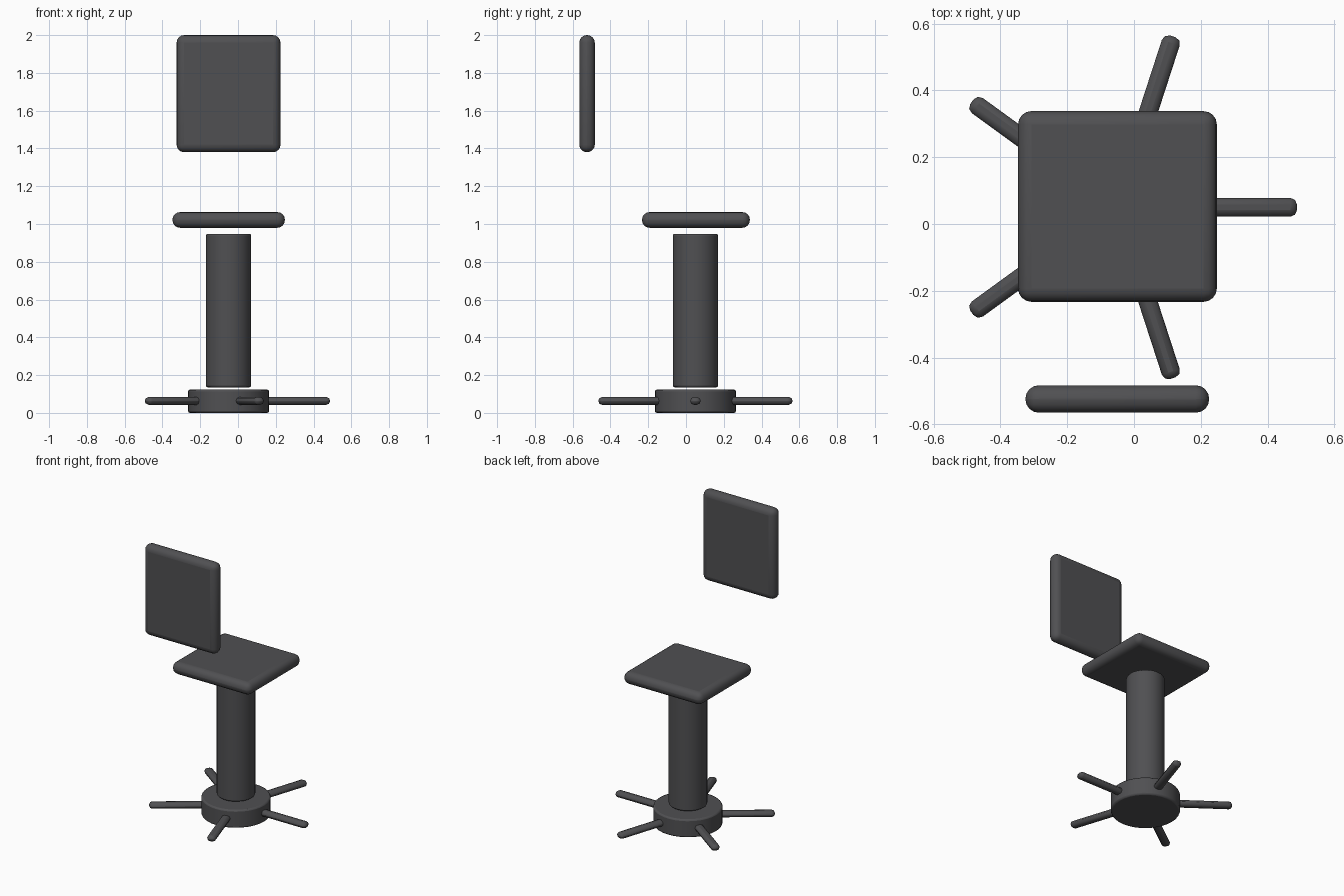
import bpy
import math
from mathutils import Matrix, Vector

if "Cube" in bpy.data.objects:
    bpy.data.objects.remove(bpy.data.objects["Cube"], do_unlink=True)

AXIS = Vector((-0.05, 0.05, 0))

# Charcoal material
charcoal = bpy.data.materials.new("charcoal")
charcoal.use_nodes = True
color = (0.08, 0.08, 0.085, 1)
charcoal.diffuse_color = color
charcoal.node_tree.nodes["Principled BSDF"].inputs["Base Color"].default_value = color


def finish(obj, name, bevel, segments):
    obj.name = name
    obj.data.materials.append(charcoal)
    mod = obj.modifiers.new("rounded_edges", "BEVEL")
    mod.width = bevel
    mod.segments = segments
    mod.limit_method = "ANGLE"
    mod.angle_limit = math.radians(40)
    bpy.ops.object.shade_smooth_by_angle(angle=math.radians(35))
    return obj


def box(name, low, high, bevel, segments):
    low, high = Vector(low), Vector(high)
    bpy.ops.mesh.primitive_cube_add(size=1, location=(low + high) / 2)
    obj = bpy.context.object
    obj.data.transform(Matrix.Diagonal((*(high - low), 1)))
    return finish(obj, name, bevel, segments)


def cylinder(name, radius, bottom, top):
    bpy.ops.mesh.primitive_cylinder_add(
        vertices=32, radius=radius, depth=top - bottom,
        location=AXIS + Vector((0, 0, (bottom + top) / 2)))
    return finish(bpy.context.object, name, 0.01, 2)


# Cushions
box("seat", (-0.347, -0.233, 0.98), (0.248, 0.338, 1.063), 0.04, 4)
box("backrest", (-0.325, -0.565, 1.38), (0.225, -0.483, 2.0), 0.04, 4)

# Pedestal
cylinder("column", 0.12, 0.135, 0.948)
cylinder("hub", 0.215, 0, 0.123)

# Five radial legs
for i in range(5):
    leg = box(f"leg_{i + 1}", (0, -0.028, 0.043), (0.538, 0.028, 0.084), 0.02, 2)
    centre = leg.location.copy()
    turn = Matrix.Rotation(math.tau * i / 5, 4, "Z")
    leg.location = AXIS + turn @ centre
    leg.rotation_euler = turn.to_euler()
